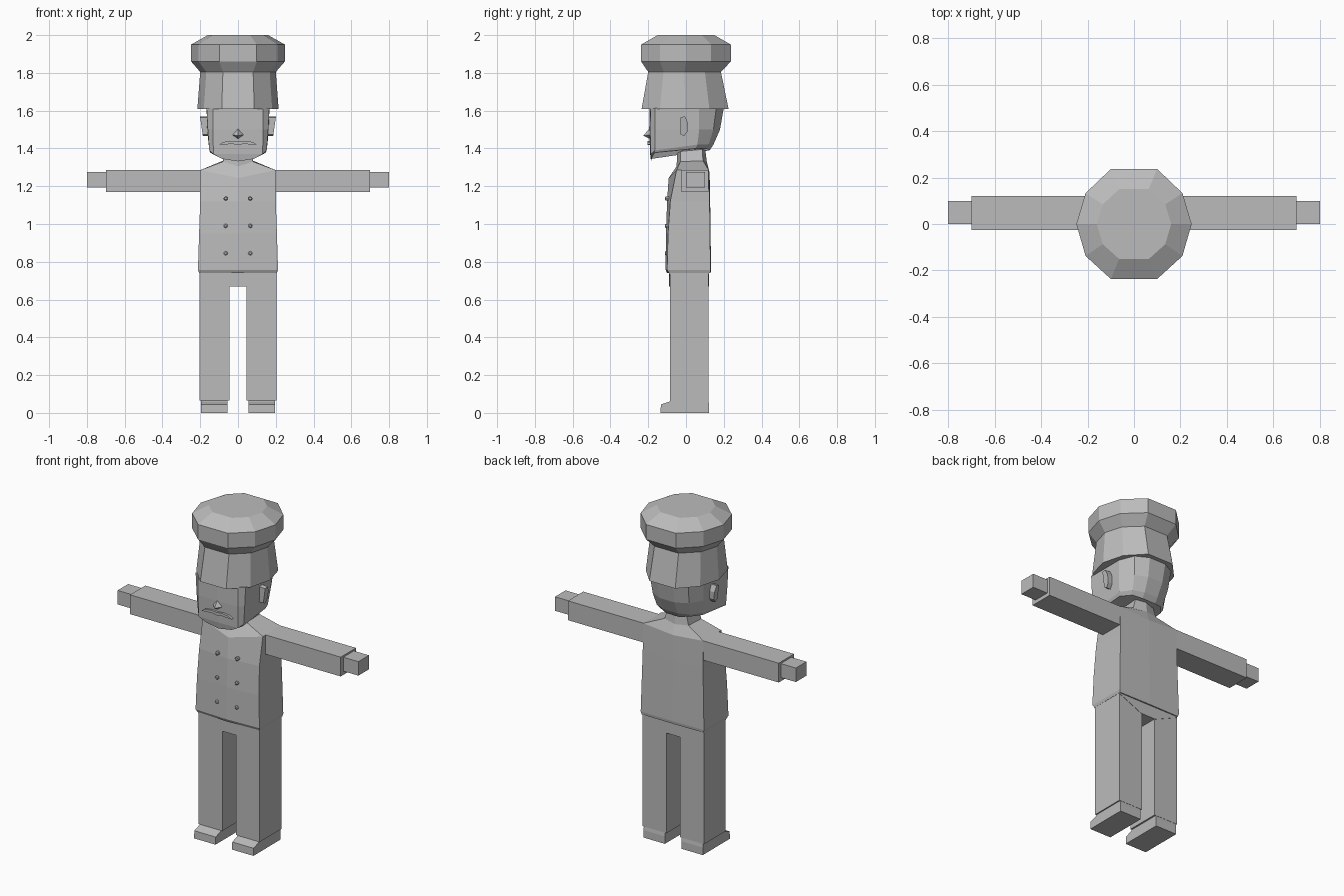
import bpy, bmesh, math

if "Cube" in bpy.data.objects:
    bpy.data.objects.remove(bpy.data.objects["Cube"])

grey = bpy.data.materials.new("plain grey")
grey.diffuse_color = (0.5, 0.5, 0.5, 1)
grey.use_nodes = True
grey.node_tree.nodes["Principled BSDF"].inputs["Base Color"].default_value = grey.diffuse_color


def finish(name, bm):
    bmesh.ops.remove_doubles(bm, verts=bm.verts, dist=1e-5)
    bmesh.ops.recalc_face_normals(bm, faces=bm.faces)
    me = bpy.data.meshes.new(name)
    bm.to_mesh(me)
    bm.free()
    me.materials.append(grey)
    ob = bpy.data.objects.new(name, me)
    bpy.context.collection.objects.link(ob)
    return ob


def loft(name, rings):
    """Skin a stack of closed rings and cap both ends."""
    bm = bmesh.new()
    vs = [[bm.verts.new(p) for p in r] for r in rings]
    n = len(vs[0])
    for a, b in zip(vs, vs[1:]):
        for i in range(n):
            j = (i + 1) % n
            bm.faces.new((a[i], a[j], b[j], b[i]))
    bm.faces.new(vs[0])
    bm.faces.new(vs[-1])
    return finish(name, bm)


def mirrored(half):
    """Complete a right-hand outline (front to back) with its left half."""
    return half + [(-x, y, z) for x, y, z in reversed(half) if x > 1e-6]


def box(name, x, y, z):
    return loft(name, [[(x[0], y[0], h), (x[1], y[0], h),
                        (x[1], y[1], h), (x[0], y[1], h)] for h in z])


def prism(name, outline, y0, y1):
    return loft(name, [[(x, y, z) for x, z in outline] for y in (y0, y1)])


# Hat: ten-sided puffed crown over a flared band
DECAGON = [(.4, -1), (.84, -.58), (1, 0), (.84, .56), (.4, 1)]


def hat_ring(w, front, back, z):
    c, d = (front + back) / 2, (back - front) / 2
    return mirrored([(x * w, c + y * d, z) for x, y in DECAGON])


loft("hat", [hat_ring(.215, -.235, .225, 1.61), hat_ring(.20, -.20, .185, 1.805),
             hat_ring(.248, -.237, .237, 1.86), hat_ring(.248, -.237, .237, 1.95),
             hat_ring(.16, -.15, .15, 2.0)])

# Head with bevelled cheeks, rounded back and a dipping chin
loft("head", [
    mirrored([(0, -.185, 1.332), (.085, -.182, 1.345), (.148, -.165, 1.378),
              (.145, .05, 1.40), (.1, .105, 1.40), (.045, .125, 1.39)]),
    mirrored([(0, -.19, 1.37), (.13, -.187, 1.37), (.152, -.163, 1.39),
              (.155, .06, 1.42), (.11, .12, 1.42), (.045, .145, 1.42)]),
    mirrored([(0, -.195, 1.5), (.133, -.19, 1.5), (.16, -.165, 1.5),
              (.164, .07, 1.5), (.12, .145, 1.5), (.05, .18, 1.5)]),
    mirrored([(0, -.192, 1.615), (.133, -.188, 1.615), (.166, -.165, 1.615),
              (.166, .07, 1.615), (.13, .16, 1.615), (.055, .2, 1.615)])])

# Nose
bm = bmesh.new()
tip = bm.verts.new((0, -.226, 1.468))
base = [bm.verts.new(p) for p in
        [(0, -.188, 1.512), (.033, -.188, 1.472), (0, -.188, 1.448), (-.033, -.188, 1.472)]]
for i in range(4):
    bm.faces.new((base[i], base[(i + 1) % 4], tip))
bm.faces.new(base)
finish("nose", bm)

# Moustache
right = [(.035, 1.44), (.08, 1.434), (.1, 1.42), (.07, 1.421), (.03, 1.424)]
prism("moustache", right + [(0, 1.418)] + [(-x, z) for x, z in reversed(right)] + [(0, 1.436)],
      -.204, -.185)

# Torso and neck in one skin
loft("torso", [
    mirrored([(0, -.1, .74), (.205, -.09, .74), (.205, .128, .74), (0, .13, .74)]),
    mirrored([(0, -.108, .757), (.212, -.1, .757), (.21, .13, .757), (0, .133, .757)]),
    mirrored([(0, -.106, .95), (.206, -.095, .95), (.205, .127, .95), (0, .13, .95)]),
    mirrored([(0, -.1, 1.12), (.2, -.083, 1.12), (.2, .125, 1.12), (0, .128, 1.12)]),
    mirrored([(0, -.092, 1.243), (.2, -.05, 1.285), (.2, .12, 1.285), (0, .125, 1.27)]),
    mirrored([(0, -.05, 1.305), (.08, -.03, 1.33), (.08, .09, 1.335), (0, .11, 1.33)]),
    mirrored([(0, -.045, 1.41), (.058, -.03, 1.41), (.058, .085, 1.41), (0, .1, 1.41)])])

# Trouser top tapering to the crotch
prism("trouser_top", [(.204, .75), (.204, .735), (.05, .668), (-.05, .668),
                      (-.204, .735), (-.204, .75)], -.09, .122)

for s, side in ((1, "right"), (-1, "left")):
    # Arms and hands
    box(side + "_arm", (s * .19, s * .7), (-.025, .12), (1.17, 1.286))
    box(side + "_hand", (s * .69, s * .8), (0, .1), (1.192, 1.276))

    # Legs and shoes
    box(side + "_leg", (s * .045, s * .204), (-.085, .12), (.066, .75))
    shoe = [(-.135, 0), (-.133, .045), (-.088, .06), (-.08, .07), (.118, .07), (.122, .045), (.122, 0)]
    loft(side + "_shoe", [[(s * x, y, z) for y, z in shoe] for x in (.055, .197)])

    # Ears flaring outward
    ear = [(-.028, 1.475), (-.028, 1.565), (-.005, 1.57), (.01, 1.535), (.008, 1.49), (-.01, 1.465)]
    loft(side + "_ear", [[(s * .155, y, z) for y, z in ear],
                         [(s * (.187 + (z - 1.47) * .14), y, z) for y, z in ear]])

    # Jacket buttons
    for k, z in enumerate((.845, .99, 1.135)):
        rings = []
        for r, y in ((.011, -.09), (.011, -.108), (.006, -.112)):
            rings.append([(s * .065 + r * math.cos(a * math.pi / 4), y,
                           z + r * math.sin(a * math.pi / 4)) for a in range(8)])
        loft(f"{side}_button_{k + 1}", rings)
